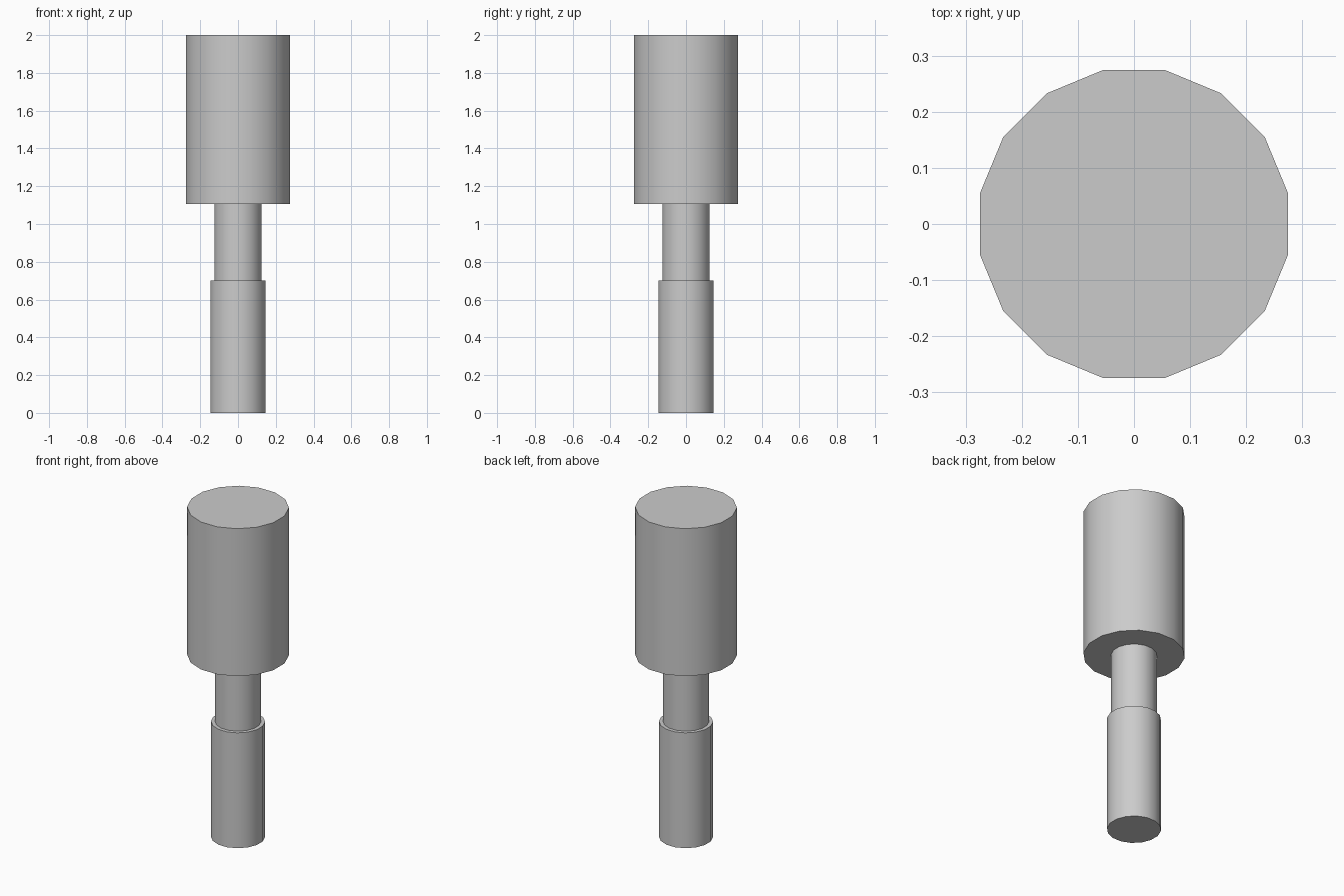
import bpy
import math

SIDES = 16

cube = bpy.data.objects.get("Cube")
if cube:
    bpy.data.objects.remove(cube, do_unlink=True)

# Single plain grey for the whole model
grey = bpy.data.materials.new("light_grey")
grey.use_nodes = True
colour = (0.6, 0.6, 0.6, 1)
grey.diffuse_color = colour
grey.node_tree.nodes["Principled BSDF"].inputs["Base Color"].default_value = colour


def cylinder(name, radius, bottom, top):
    """Upright cylinder with flat sides facing the axes."""
    bpy.ops.mesh.primitive_cylinder_add(
        vertices=SIDES, radius=radius, depth=top - bottom,
        location=(0, 0, (bottom + top) / 2), rotation=(0, 0, math.pi / SIDES))
    obj = bpy.context.object
    obj.name = name
    obj.data.materials.append(grey)
    bpy.ops.object.shade_smooth_by_angle(angle=math.radians(40))
    return obj


# Grip, neck and head stacked from the ground up
cylinder("handle_grip", 0.149, 0, 0.70)
cylinder("neck", 0.127, 0.70, 1.105)
cylinder("head", 0.28, 1.105, 2)
